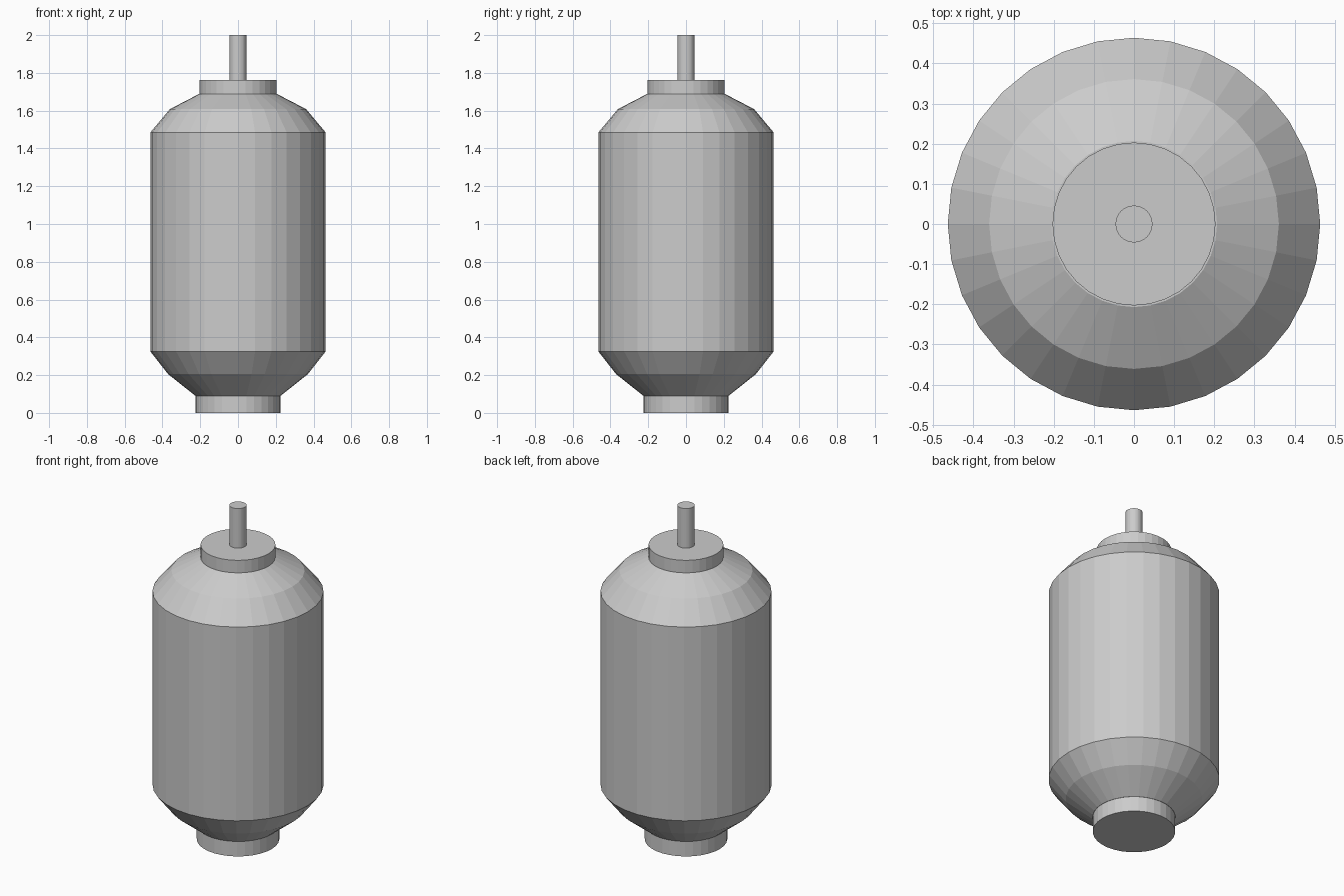
import bpy
import bmesh
from math import cos, sin, tau

cube = bpy.data.objects.get("Cube")
if cube:
    bpy.data.objects.remove(cube, do_unlink=True)

SIDES = 32

grey = bpy.data.materials.new("light grey metal")
grey.use_nodes = True
colour = (0.6, 0.6, 0.6, 1)
grey.diffuse_color = colour
grey.node_tree.nodes["Principled BSDF"].inputs["Base Color"].default_value = colour


def turned_part(name, profile, sides=SIDES):
    """Closed flat-faced solid turned around z from (radius, height) points."""
    bm = bmesh.new()
    rings = []
    for r, z in profile:
        rings.append([bm.verts.new((r * cos(tau * i / sides), r * sin(tau * i / sides), z))
                      for i in range(sides)])
    for low, high in zip(rings, rings[1:]):
        for i in range(sides):
            j = (i + 1) % sides
            bm.faces.new((low[i], low[j], high[j], high[i]))
    bm.faces.new(rings[0][::-1])
    bm.faces.new(rings[-1])
    mesh = bpy.data.meshes.new(name)
    bm.to_mesh(mesh)
    bm.free()
    mesh.materials.append(grey)
    obj = bpy.data.objects.new(name, mesh)
    bpy.context.collection.objects.link(obj)
    return obj


# Round foot under the body
turned_part("base_collar", [(0.224, 0), (0.224, 0.09)])

# Main shell with two-step tapers at both ends
turned_part("body", [(0.225, 0.09), (0.37, 0.205), (0.464, 0.325),
                     (0.464, 1.485), (0.361, 1.608), (0.207, 1.688)])

# Cap and shaft on top
turned_part("top_cap", [(0.203, 1.688), (0.203, 1.763)])
turned_part("shaft", [(0.046, 1.763), (0.046, 2)])
